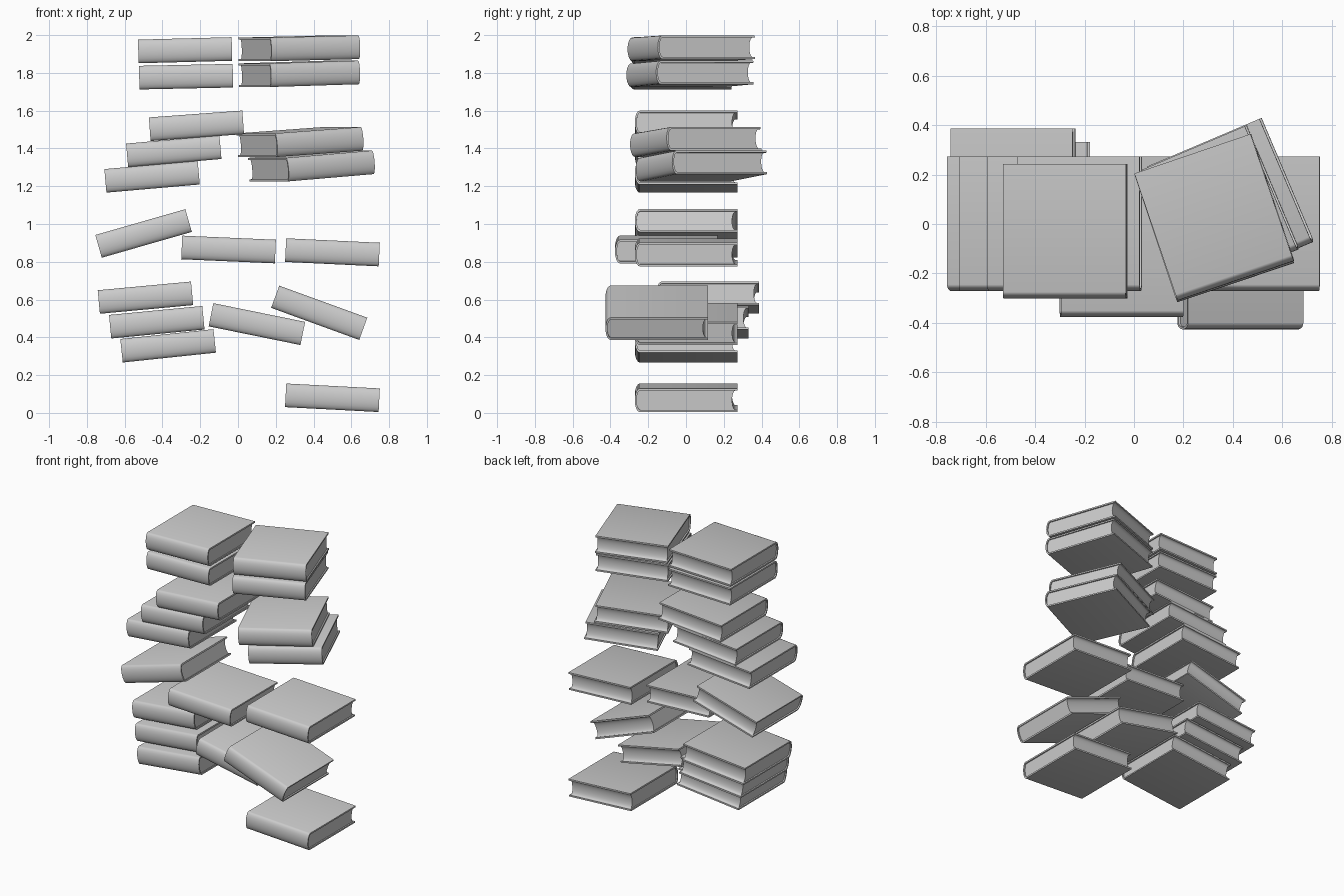
import bpy, bmesh
from math import radians, sin, cos, pi

if "Cube" in bpy.data.objects:
    bpy.data.objects.remove(bpy.data.objects["Cube"])

WIDTH, HALF, BOARD = 0.49, 0.0625, 0.011   # spine length, half thickness, cover board
FRONT, BACK, STEPS = -0.245, 0.272, 10

grey = bpy.data.materials.new("plain_grey")
grey.use_nodes = True
colour = (0.6, 0.6, 0.6, 1)
grey.diffuse_color = colour
grey.node_tree.nodes["Principled BSDF"].inputs["Base Color"].default_value = colour


def arc(y, bulge, half):
    """Curve bulging towards the front, listed from top to bottom."""
    angles = [pi / 2 - pi * i / STEPS for i in range(STEPS + 1)]
    return [(y - bulge * cos(a), half * sin(a)) for a in angles]


def prism(bm, profile, width):
    """Extrude a (y, z) profile along x, centred."""
    face = bm.faces.new([bm.verts.new((-width / 2, y, z)) for y, z in profile])
    moved = bmesh.ops.extrude_face_region(bm, geom=[face], use_keep_orig=True)["geom"]
    verts = [v for v in moved if isinstance(v, bmesh.types.BMVert)]
    bmesh.ops.translate(bm, vec=(width, 0, 0), verts=verts)


def book_mesh():
    bm = bmesh.new()
    inner = HALF - BOARD
    # Wrapped cover with a rounded spine
    outside = arc(FRONT, 0.026, HALF)
    inside = arc(FRONT + 0.002, 0.018, inner)
    cover = [(BACK, HALF)] + outside + [(BACK, -HALF), (BACK, -inner)]
    cover += inside[::-1] + [(BACK, inner)]
    prism(bm, cover, WIDTH + 0.006)
    # Page block with a hollow fore edge
    fore = arc(BACK - 0.01, 0.018, inner)
    prism(bm, inside + fore[::-1], WIDTH - 0.012)
    bmesh.ops.recalc_face_normals(bm, faces=bm.faces)
    mesh = bpy.data.meshes.new("book")
    bm.to_mesh(mesh)
    bm.free()
    mesh.shade_smooth()
    mesh.set_sharp_from_angle(angle=radians(40))
    mesh.materials.append(grey)
    return mesh


# Each book: name, centre, slope towards +x, turn about z (degrees)
books = [
    ("bottom_left_book", (0.5, 0, 0.08), -3, 0),
    ("low_stack_book_1", (-0.37, 0, 0.355), 6, 0),
    ("low_stack_book_2", (-0.43, 0.06, 0.48), 5.5, 0),
    ("low_stack_book_3", (-0.49, 0.115, 0.61), 5.3, 0),
    ("sloping_book_inner", (0.1, 0, 0.47), -11.5, 0),
    ("sloping_book_outer", (0.43, -0.155, 0.53), -20, 0),
    ("tilted_book", (-0.5, 0, 0.95), 16, 0),
    ("middle_book_inner", (-0.05, -0.105, 0.865), -2.5, 0),
    ("middle_book_outer", (0.5, 0, 0.85), -2.7, 0),
    ("stair_book_1", (-0.455, 0, 1.25), 5, 0),
    ("stair_book_2", (-0.34, 0, 1.385), 5, 0),
    ("stair_book_3", (-0.22, 0, 1.52), 4.2, 0),
    ("top_right_book_lower", (-0.275, -0.03, 1.78), 1.2, 0),
    ("top_right_book_upper", (-0.28, -0.03, 1.92), 1.5, 0),
    ("turned_book_1", (0.39, 0.08, 1.307), 4.5, 23),
    ("turned_book_2", (0.33, 0.05, 1.434), 3.9, 23),
    ("turned_book_3", (0.325, 0.02, 1.795), 1.7, 18.5),
    ("turned_book_4", (0.325, 0.027, 1.93), 1.3, 18.8),
]

shared = book_mesh()
for name, centre, slope, turn in books:
    obj = bpy.data.objects.new(name, shared)
    obj.location = centre
    obj.rotation_euler = (0, radians(-slope), radians(turn))
    bpy.context.collection.objects.link(obj)
